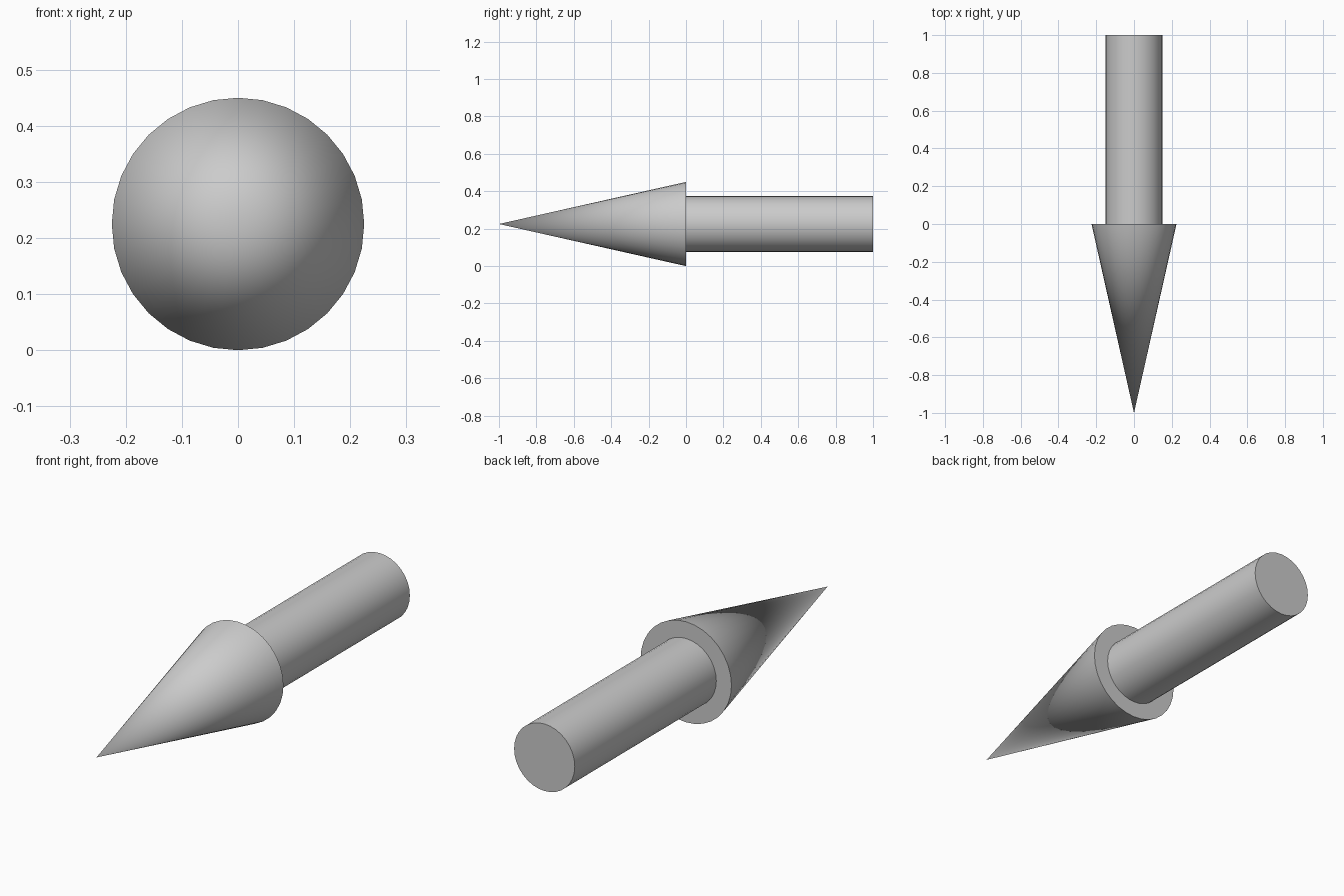
import bpy
from math import radians

if "Cube" in bpy.data.objects:
    bpy.data.objects.remove(bpy.data.objects["Cube"])

AXIS_Z = 0.225   # height of the common axis
SIDES = 32


def finish(name):
    ob = bpy.context.object
    ob.name = name
    bpy.ops.object.transform_apply(location=False, rotation=True, scale=True)
    bpy.ops.object.shade_smooth_by_angle(angle=radians(30))
    return ob


# Pointed head, tip towards the front
bpy.ops.mesh.primitive_cone_add(vertices=SIDES, radius1=0.225, radius2=0, depth=1,
                                location=(0, -0.5, AXIS_Z),
                                rotation=(radians(90), 0, 0))
finish("arrow_head")

# Round shaft behind the head
bpy.ops.mesh.primitive_cylinder_add(vertices=SIDES, radius=0.15, depth=1,
                                    location=(0, 0.5, AXIS_Z),
                                    rotation=(radians(90), 0, 0))
finish("arrow_shaft")
